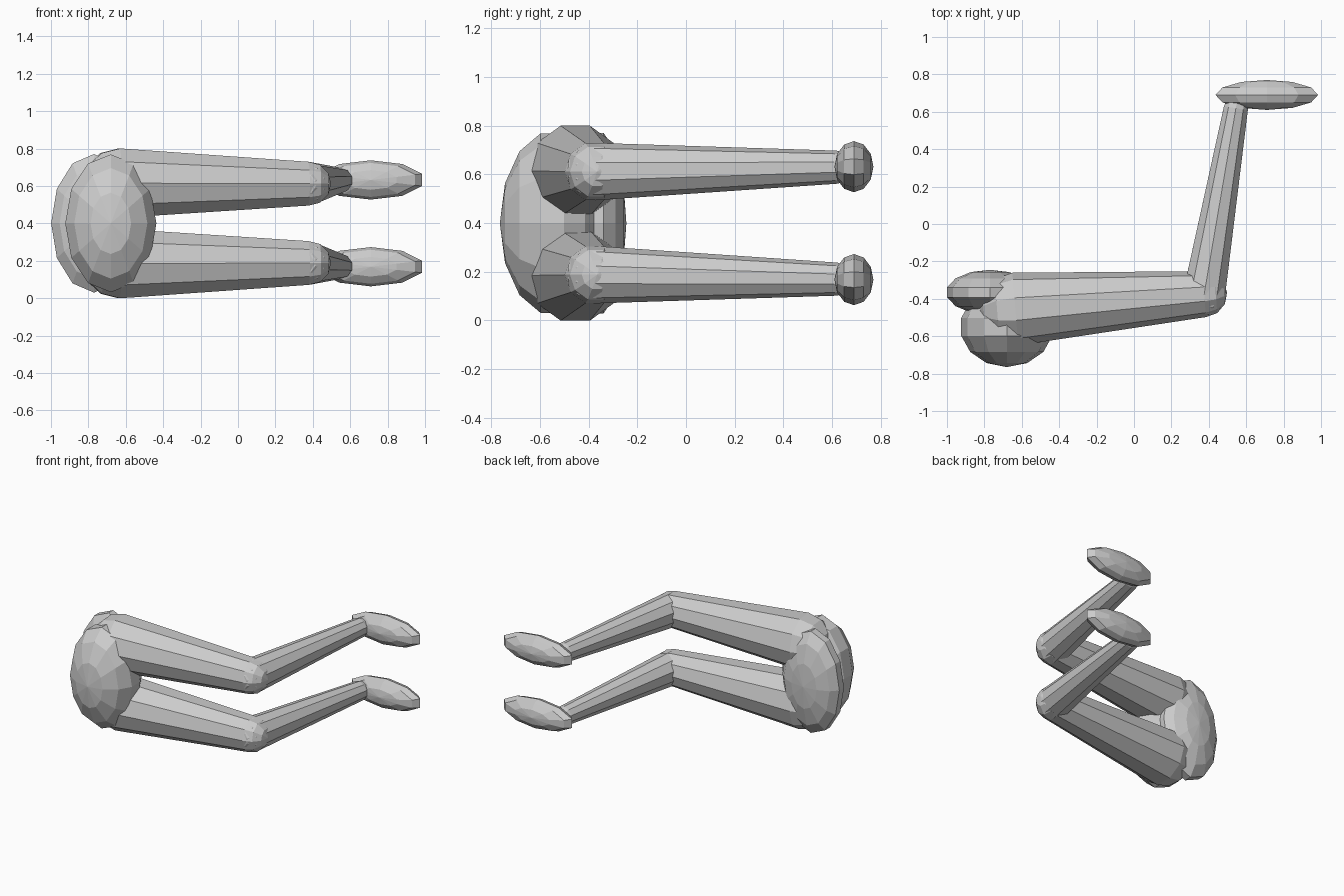
import bpy, bmesh, math
from mathutils import Vector, Matrix

cube = bpy.data.objects.get("Cube")
if cube:
    bpy.data.objects.remove(cube, do_unlink=True)

grey = bpy.data.materials.new("plain grey")
grey.use_nodes = True
grey.diffuse_color = (0.6, 0.6, 0.6, 1)
grey.node_tree.nodes["Principled BSDF"].inputs["Base Color"].default_value = (0.6, 0.6, 0.6, 1)


def finish(name, bm):
    bmesh.ops.recalc_face_normals(bm, faces=bm.faces)
    mesh = bpy.data.meshes.new(name)
    bm.to_mesh(mesh)
    bm.free()
    mesh.materials.append(grey)
    obj = bpy.data.objects.new(name, mesh)
    bpy.context.collection.objects.link(obj)
    return obj


def ellipsoid(name, center, radii, segments, rings):
    """Faceted ellipsoid with its poles facing front and back."""
    bm = bmesh.new()
    bmesh.ops.create_uvsphere(bm, u_segments=segments, v_segments=rings, radius=1)
    turn = Matrix.Rotation(math.pi / 2, 4, "X")
    bm.transform(Matrix.Translation(center) @ Matrix.Diagonal((*radii, 1)) @ turn)
    return finish(name, bm)


def tapered_capsule(name, start, end, r_start, r_end, twist, sides=10, cap=3):
    """Limb segment with a faceted dome at each end."""
    start, end = Vector(start), Vector(end)
    axis = (end - start).normalized()
    side = axis.cross(Vector((0, 0, 1))).normalized()
    up = side.cross(axis)
    bm = bmesh.new()
    steps = [math.pi / 2 * i / cap for i in range(cap)]
    profile = [(start - axis * r_start * math.sin(a), r_start * math.cos(a)) for a in reversed(steps)]
    profile += [(end + axis * r_end * math.sin(a), r_end * math.cos(a)) for a in steps]
    loops = []
    for p, r in profile:
        angles = [twist + math.tau * k / sides for k in range(sides)]
        loops.append([bm.verts.new(p + r * (side * math.cos(t) + up * math.sin(t))) for t in angles])
    for a, b in zip(loops, loops[1:]):
        for k in range(sides):
            n = (k + 1) % sides
            bm.faces.new((a[k], a[n], b[n], b[k]))
    for loop, tip in ((loops[0], start - axis * r_start), (loops[-1], end + axis * r_end)):
        pole = bm.verts.new(tip)
        for k in range(sides):
            bm.faces.new((loop[k], loop[(k + 1) % sides], pole))
    return finish(name, bm)


# Hips: a large rounded mass and a thinner one behind it
MID = 0.4
ellipsoid("pelvis_front", (-0.68, -0.55, MID), (0.25, 0.215, 0.378), 12, 7)
ellipsoid("pelvis_back", (-0.77, -0.365, MID), (0.235, 0.12, 0.38), 12, 7)

# Legs, mirrored about the middle height
for label, s in (("upper", 1), ("lower", -1)):
    hip = (-0.635, -0.455, MID + s * 0.215)
    knee = (0.375, -0.375, MID + s * 0.212)
    ankle = (0.545, 0.62, MID + s * 0.23)
    tapered_capsule(label + "_thigh", hip, knee, 0.195, 0.123, 0)
    tapered_capsule(label + "_shin", knee, ankle, 0.118, 0.068, math.pi / 2)
    ellipsoid(label + "_foot", (0.71, 0.69, MID + s * 0.232), (0.288, 0.08, 0.105), 10, 6)
